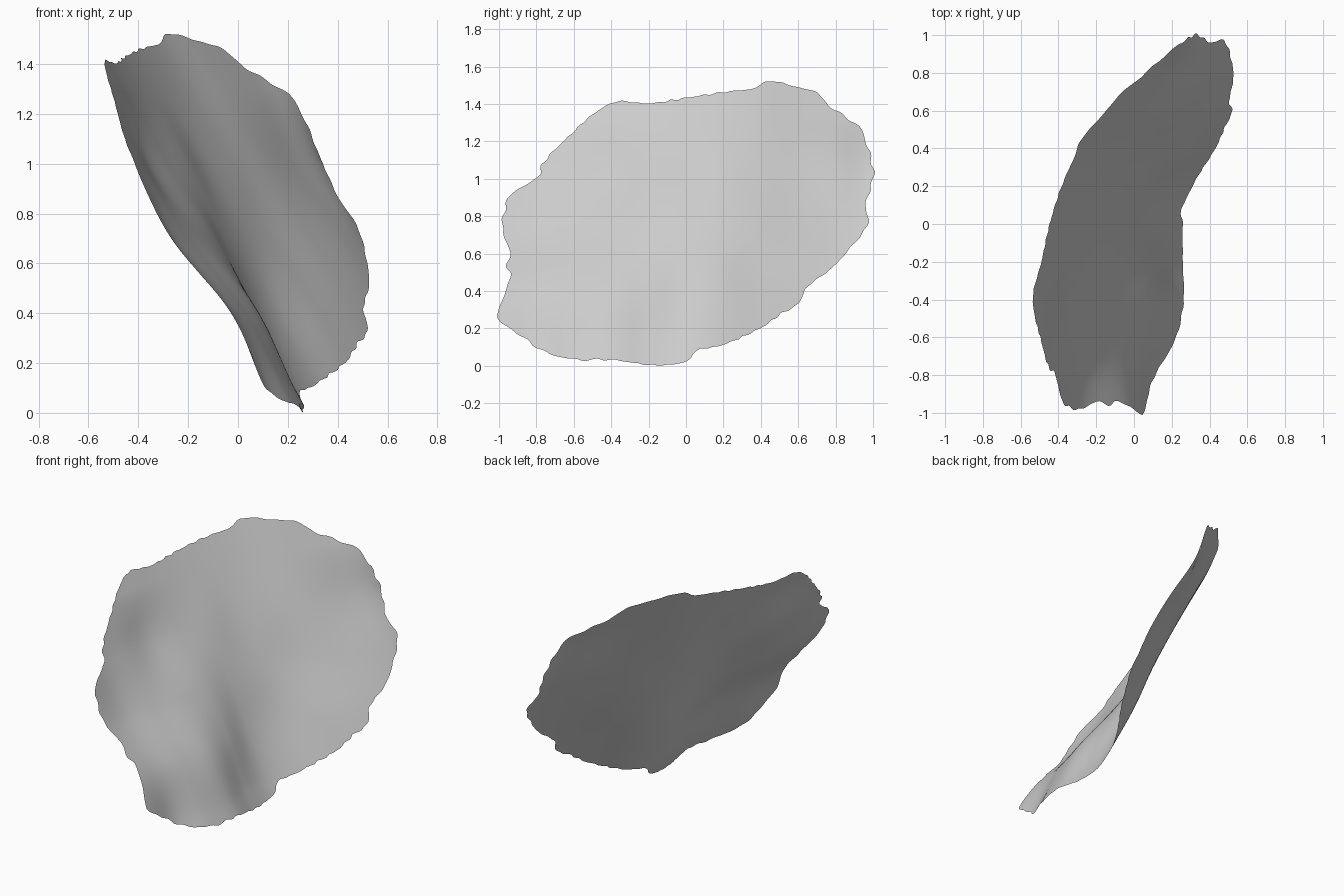
import bpy, bmesh, math

cube = bpy.data.objects.get("Cube")
if cube:
    bpy.data.objects.remove(cube, do_unlink=True)

STEPS, RINGS = 10, 36
CENTRE = (0, .75)

# Ragged rim of the sheet in side profile (y, z)
RIM = [(1, 1.06), (.96, 1.2), (.93, 1.27), (.82, 1.35), (.75, 1.4), (.7, 1.46),
       (.62, 1.48), (.45, 1.52), (.36, 1.48), (.2, 1.46), (0, 1.43),
       (-.2, 1.4), (-.37, 1.41), (-.5, 1.34), (-.6, 1.25), (-.75, 1.1), (-.8, 1),
       (-.93, .92), (-.97, .83), (-.98, .72), (-.94, .6), (-.96, .53), (-.94, .47),
       (-1, .3), (-1, .24), (-.9, .17), (-.75, .07), (-.58, .03), (-.4, .03),
       (-.17, 0), (0, .02), (.06, .08), (.2, .11), (.4, .2), (.5, .27), (.6, .33),
       (.65, .42), (.78, .52), (.88, .63), (.97, .75), (.96, .87), (.99, .95)]

# Bend from front to back in even steps, one row per level from low to high
BEND = [[.17, .165, .24, .28, .26, .27, .37, .54, .7, .83, .92],
        [.19, .2, .25, .3, .295, .29, .37, .54, .7, .83, .92],
        [.115, .125, .18, .24, .29, .325, .4, .52, .675, .81, .9],
        [.13, .135, .165, .19, .265, .345, .415, .53, .665, .78, .89],
        [.16, .165, .195, .235, .28, .34, .42, .525, .67, .81, .95]]


def spline(a, b, c, d, t):
    """Smooth curve through b and c, with neighbours a and d."""
    return b + t / 2 * (c - a + t * (2 * a - 5 * b + 4 * c - d + t * (3 * (b - c) + d - a)))


def sample(values, position):
    """Smooth lookup in an evenly spaced row of values."""
    last = len(values) - 1
    position = min(max(position, 0), last)
    i = min(int(position), last - 1)
    knots = [values[min(max(i + k, 0), last)] for k in (-1, 0, 1, 2)]
    return spline(*knots, position - i)


def sheet_x(y, z):
    """Leaning, curled surface whose soft folds run diagonally."""
    level = [sample(row, (y + 1) * 5) for row in BEND]
    return sample(level, (z - .1) / .3) - .55 * z


# Smooth outline with small frayed notches
outline = []
count = len(RIM)
for i in range(count):
    a, b, c, d = (RIM[(i + k) % count] for k in (-1, 0, 1, 2))
    for j in range(STEPS):
        t = j / STEPS
        y, z = (spline(a[n], b[n], c[n], d[n], t) - CENTRE[n] for n in (0, 1))
        angle = math.atan2(z, y)
        fray = 1 + (.005 * math.sin(53 * angle) + .004 * math.sin(71 * angle + 1)) * (
            .7 + .3 * math.sin(5 * angle))
        outline.append((y * fray, z * fray))

# Concentric rings filled into one thin sheet
bm = bmesh.new()


def add_point(y, z):
    return bm.verts.new((sheet_x(y, z), y, z))


middle = add_point(*CENTRE)
rings = [[add_point(CENTRE[0] + y * r / RINGS, CENTRE[1] + z * r / RINGS) for y, z in outline]
         for r in range(1, RINGS + 1)]
total = len(outline)
for i in range(total):
    j = (i + 1) % total
    bm.faces.new((middle, rings[0][i], rings[0][j]))
    for inner, outer in zip(rings, rings[1:]):
        bm.faces.new((inner[i], outer[i], outer[j], inner[j]))
for face in bm.faces:
    face.smooth = True

# Rest the lowest point on the ground
lowest = min(v.co.z for v in bm.verts)
bmesh.ops.translate(bm, verts=bm.verts, vec=(0, 0, -lowest))

mesh = bpy.data.meshes.new("curled_sheet")
bm.to_mesh(mesh)
bm.free()
sheet = bpy.data.objects.new("curled_sheet", mesh)
bpy.context.collection.objects.link(sheet)

# Plain pale grey
grey = bpy.data.materials.new("pale_grey")
grey.use_nodes = True
colour = (.6, .6, .6, 1)
grey.diffuse_color = colour
grey.node_tree.nodes["Principled BSDF"].inputs["Base Color"].default_value = colour
mesh.materials.append(grey)
